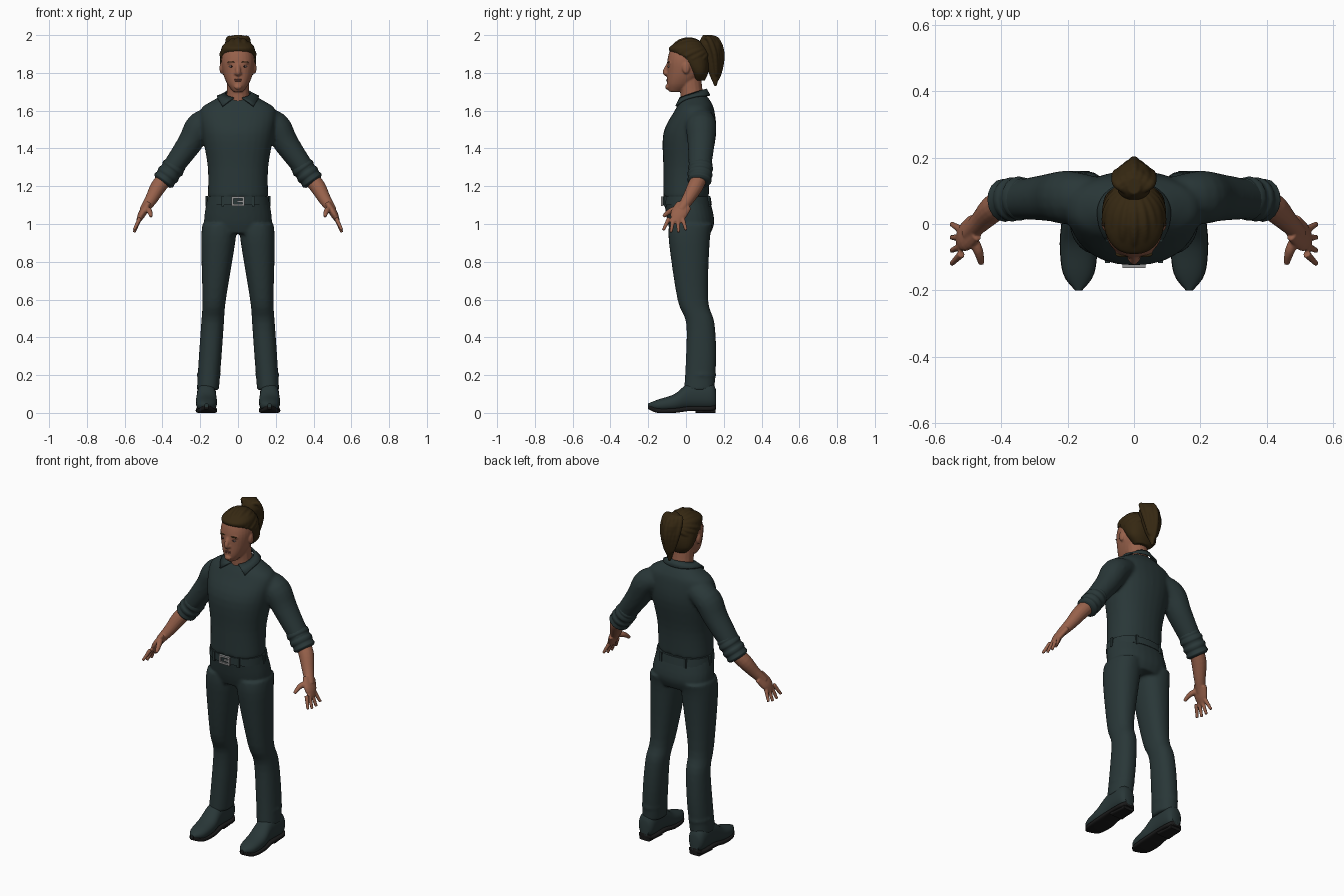
import bpy, bmesh, math
from mathutils import Vector, Matrix

cube = bpy.data.objects.get("Cube")
if cube:
    bpy.data.objects.remove(cube, do_unlink=True)


def material(name, *rgb):
    mat = bpy.data.materials.new(name)
    mat.use_nodes = True
    mat.diffuse_color = (*rgb, 1)
    shader = mat.node_tree.nodes["Principled BSDF"]
    shader.inputs["Base Color"].default_value = (*rgb, 1)
    shader.inputs["Roughness"].default_value = .8
    return mat


CLOTH = material("dark teal cloth", .022, .038, .039)
SKIN = material("warm skin", .31, .12, .07)
HAIR = material("dark brown hair", .036, .021, .006)
METAL = material("buckle silver", .3, .3, .3)
SOLE = material("black sole", .01, .01, .01)
LIPS = material("muted lips", .2, .07, .05)
WHITE = material("eye white", .4, .3, .3)
IRIS = material("dark iris", .02, .01, .01)
SIDES = {"left": 1, "right": -1}


def smooth(rows, steps=4):
    """Pass a smooth curve through a few control rows."""
    rows = [rows[0], *rows, rows[-1]]
    curve = []
    for a, b, c, d in zip(rows, rows[1:], rows[2:], rows[3:]):
        for step in range(steps):
            t = step / steps
            curve.append([q + t / 2 * (r - p + t * (2 * p - 5 * q + 4 * r - s
                          + t * (3 * q - p - 3 * r + s)))
                          for p, q, r, s in zip(a, b, c, d)])
    return curve + [rows[-1]]


def loft(bm, rings):
    """Skin closed rings of points and cap both ends."""
    loops = [[bm.verts.new(point) for point in ring] for ring in rings]
    for lower, upper in zip(loops, loops[1:]):
        for i in range(len(lower)):
            bm.faces.new((lower[i - 1], lower[i], upper[i], upper[i - 1]))
    bm.faces.new(loops[0])
    bm.faces.new(loops[-1])


def oval(centre, u, v, count=28, power=1):
    ring = []
    for i in range(count):
        c, s = math.cos(math.tau * i / count), math.sin(math.tau * i / count)
        ring.append(centre + u * math.copysign(abs(c) ** power, c)
                    + v * math.copysign(abs(s) ** power, s))
    return ring


def stack(bm, rows, axis="z", power=.9, shift=0, lean=0):
    """Rows are (position on axis, half width in x, low, high)."""
    rings = []
    for position, half, low, high in smooth(rows):
        middle, extent = (low + high) / 2, (high - low) / 2
        x = shift + lean * position
        if axis == "z":
            centre, v = Vector((x, middle, position)), Vector((0, extent, 0))
        else:
            centre, v = Vector((x, position, middle)), Vector((0, 0, extent))
        rings.append(oval(centre, Vector((half, 0, 0)), v, power=power))
    loft(bm, rings)


def tube(bm, path, side=1, squash=1, ref=(0, 1, 0)):
    """Path of (x, y, z, radius); squash scales the radius along ref."""
    path = smooth(path)
    points = [Vector((x * side, y, z)) for x, y, z, radius in path]
    rings = []
    for i, point in enumerate(points):
        ahead, behind = points[min(i + 1, len(points) - 1)], points[max(i - 1, 0)]
        tangent = (ahead - behind).normalized()
        u = Vector(ref)
        u = (u - tangent * u.dot(tangent)).normalized()
        radius = path[i][-1]
        rings.append(oval(point, u * radius * squash, tangent.cross(u) * radius, 16))
    loft(bm, rings)


def placed(centre, size):
    return Matrix.Translation(centre) @ Matrix.Diagonal((*size, 1))


def ball(bm, centre, size):
    bmesh.ops.create_uvsphere(bm, u_segments=16, v_segments=10, radius=1,
                              matrix=placed(centre, size))


def box(bm, centre, size):
    bmesh.ops.create_cube(bm, size=1, matrix=placed(centre, size))


def finish(name, bm, mat, voxel=0, soften=2):
    bmesh.ops.recalc_face_normals(bm, faces=bm.faces)
    mesh = bpy.data.meshes.new(name)
    bm.to_mesh(mesh)
    bm.free()
    mesh.materials.append(mat)
    obj = bpy.data.objects.new(name, mesh)
    bpy.context.collection.objects.link(obj)
    bpy.ops.object.select_all(action="DESELECT")
    obj.select_set(True)
    bpy.context.view_layer.objects.active = obj
    bpy.ops.object.shade_smooth_by_angle(angle=math.radians(45))
    if voxel:
        # fuse overlapping shells into one soft surface
        remesh = obj.modifiers.new("fuse", "REMESH")
        remesh.mode, remesh.voxel_size, remesh.use_smooth_shade = "VOXEL", voxel, True
        relax = obj.modifiers.new("soften", "SMOOTH")
        relax.factor, relax.iterations = .5, soften
    return obj


# Shirt: torso fused with both sleeves
bm = bmesh.new()
stack(bm, [(1.14, .16, -.12, .12), (1.3, .16, -.12, .13), (1.48, .19, -.12, .16),
           (1.6, .2, -.06, .15), (1.65, .14, -.03, .13), (1.69, .06, 0, .1)])
for side in SIDES.values():
    tube(bm, [(.12, .08, 1.56, .06), (.2, .08, 1.52, .075), (.26, .08, 1.42, .066),
              (.39, .07, 1.24, .05)], side, 1.08)
finish("shirt", bm, CLOTH, .01, 4)

# Rolled cuffs with fold ridges
for label, side in SIDES.items():
    bm = bmesh.new()
    start, end = Vector((.32, .08, 1.33)), Vector((.4, .07, 1.22))
    folds = []
    for i in range(13):
        t = i / 12
        radius = .06 + .003 * math.cos(i * 1.7) - .012 * abs(2 * t - 1) ** 8
        folds.append((*start.lerp(end, t), radius))
    tube(bm, folds, side, 1.07)
    finish(label + "_rolled_cuff", bm, CLOTH)

# Collar: a folded strip with two points at the front
bm = bmesh.new()
strip = []
for i in range(33):
    t = i / 16 - 1
    top_angle, low_angle = t * 2.8, t * 2.3
    front = (1 - math.cos(low_angle)) / 2
    depth = .09 if front < .5 else .13
    top = (.066 * math.sin(top_angle), .035 + .07 * math.cos(top_angle),
           1.69 + .024 * math.cos(top_angle))
    low = (.11 * math.sin(low_angle), .035 + depth * math.cos(low_angle),
           1.68 - .055 * front ** 3 - .025 * t ** 8)
    strip.append((bm.verts.new(top), bm.verts.new(low)))
for (a, b), (c, d) in zip(strip, strip[1:]):
    bm.faces.new((a, b, d, c))
collar = finish("collar", bm, CLOTH)
thick = collar.modifiers.new("thickness", "SOLIDIFY")
thick.thickness, thick.offset = .01, 0

# Trousers: hips fused with both legs and bunched hems
bm = bmesh.new()
stack(bm, [(1.15, .16, -.12, .12), (1.02, .18, -.1, .15), (.95, .16, -.08, .13)])
for side in SIDES.values():
    stack(bm, [(1, .09, -.09, .14), (.9, .09, -.09, .125), (.6, .062, -.045, .117),
               (.48, .06, 0, .15), (.3, .06, 0, .16), (.12, .058, -.01, .15)],
          shift=side * .168, lean=side * -.07)
    ball(bm, (side * .155, .08, .2), (.064, .082, .03))
finish("trousers", bm, CLOTH, .009, 3)

# Belt with loops
bm = bmesh.new()
stack(bm, [(1.1, .167, -.123, .137), (1.145, .163, -.123, .13)])
for side in SIDES.values():
    for x, y in ((.08, -.11), (.165, .01), (.08, .12)):
        box(bm, (side * x, y, 1.12), (.014, .014, .056))
finish("belt", bm, CLOTH)

# Buckle frame and prong
bm = bmesh.new()
for side in SIDES.values():
    box(bm, (side * .03, -.126, 1.12), (.01, .012, .05))
    box(bm, (0, -.126, 1.12 + side * .02), (.06, .012, .01))
box(bm, (.01, -.126, 1.12), (.03, .01, .01))
finish("belt_buckle", bm, METAL)

# Shoes, with soles that follow the underside and a block heel
shoe = [(.16, .03, .03, .12), (.13, .05, .02, .16), (.02, .05, .02, .16),
        (-.06, .056, .01, .1), (-.15, .046, .01, .07), (-.2, .01, .03, .05)]
for label, side in SIDES.items():
    bm = bmesh.new()
    stack(bm, shoe, "y", shift=side * .167)
    finish(label + "_shoe", bm, CLOTH)
    bm = bmesh.new()
    stack(bm, [(y, half + .001, low - .01, low + .015) for y, half, low, high in shoe],
          "y", .5, side * .167)
    stack(bm, [(.155, .035, 0, .03), (.05, .045, 0, .03)], "y", .4, side * .167)
    finish(label + "_sole", bm, SOLE)

# Forearms and hands
for label, side in SIDES.items():
    bm = bmesh.new()
    tube(bm, [(.37, .08, 1.26, .04), (.42, .05, 1.2, .042), (.46, .01, 1.13, .033),
              (.5, -.03, 1.07, .024)], side)
    tube(bm, [(.48, -.01, 1.1, .02), (.51, -.04, 1.05, .02), (.53, -.05, 1.01, .01)],
         side, 2.2)
    for finger in range(4):
        base = (.52, -.09 + .024 * finger, 1.03, .012)
        tip = (.55, -.12 + .04 * finger, .95 + .012 * abs(finger - 1.5), .008)
        tube(bm, [base, tip], side)
    tube(bm, [(.49, -.04, 1.08, .016), (.47, -.08, 1.07, .015), (.46, -.12, 1.04, .009)],
         side, ref=(0, 0, 1))
    finish(label + "_forearm_and_hand", bm, SKIN, .0045)

# Head, neck, nose, ears, brow ridges and chin
bm = bmesh.new()
stack(bm, [(1.7, .025, -.09, -.02), (1.74, .056, -.1, .04), (1.8, .08, -.1, .09),
           (1.87, .088, -.098, .1), (1.93, .07, -.078, .08), (1.96, .03, -.03, .03)])
tube(bm, [(0, .04, 1.61, .07), (0, .03, 1.69, .06), (0, .02, 1.78, .06)])
tube(bm, [(0, -.09, 1.85, .01), (0, -.11, 1.805, .014), (0, -.1, 1.79, .01)])
ball(bm, (0, -.1, 1.725), (.02, .01, .013))
for side in SIDES.values():
    ball(bm, (side * .01, -.104, 1.797), (.01, .01, .008))
    ball(bm, (side * .088, 0, 1.825), (.01, .02, .03))
    ball(bm, (side * .034, -.087, 1.853), (.024, .011, .007))
finish("head_and_neck", bm, SKIN, .005)

# Eyes, brows and mouth
for label, side in SIDES.items():
    for part, mat, height, front, size in (
            ("_eye", WHITE, 1.834, -.087, (.013, .01, .006)),
            ("_iris", IRIS, 1.834, -.094, (.005, .004, .005)),
            ("_eyebrow", HAIR, 1.857, -.091, (.022, .009, .004))):
        bm = bmesh.new()
        ball(bm, (side * .034, front, height), size)
        finish(label + part, bm, mat)
bm = bmesh.new()
for height in (1.758, 1.765):
    ball(bm, (0, -.097, height), (.02, .008, .004))
finish("lips", bm, LIPS)

# Hair cap with locks swept back to the tie
bm = bmesh.new()
stack(bm, [(1.76, .05, .04, .1), (1.8, .086, .02, .117), (1.86, .095, -.03, .122),
           (1.92, .09, -.09, .11), (1.95, .077, -.07, .09), (1.98, .03, -.01, .04)])
centre, tie = Vector((0, .014, 1.868)), Vector((0, .88, .47))
for lock in range(-6, 7):
    angle = math.radians(lock * 20)
    across, forward = math.sin(angle), math.cos(angle)
    start = Vector((across, -forward, .12 + .42 * forward)).normalized()
    path = []
    for i in range(9):
        d = start.slerp(tie, i / 9)
        point = centre + Vector((d.x * .09, d.y * .106, d.z * .106))
        path.append((*point, .007 + .008 * math.sin(math.pi * (i + 1) / 10)))
    tube(bm, path, ref=(.3, .2, 1))
finish("hair_cap", bm, HAIR, .005, 1)

# Ponytail with hanging locks
bm = bmesh.new()
stack(bm, [(2, .02, .09, .14), (1.95, .054, .07, .187), (1.85, .04, .1, .187),
           (1.73, .006, .15, .163)])
for lock in range(-3, 4):
    x, inset = lock * .017, abs(lock) * .013
    tube(bm, [(x / 2, .1, 1.98, .01), (x, .16 - inset, 1.98, .014),
              (x, .19 - inset, 1.9, .015), (x / 2, .18 - inset / 2, 1.8, .01),
              (x / 4, .16, 1.75 + inset, .005)], ref=(1, 0, 0))
finish("ponytail", bm, HAIR, .005, 1)
